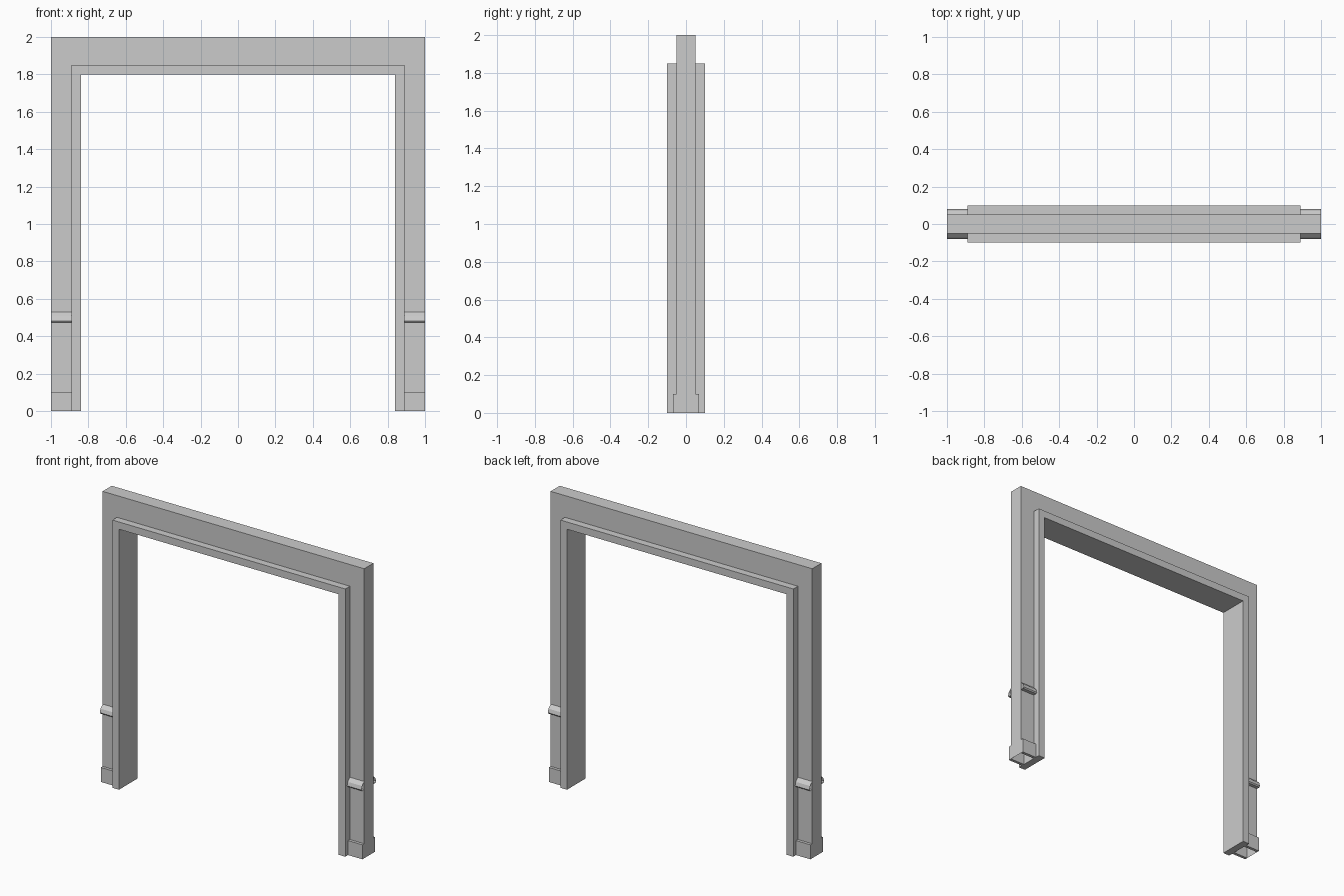
import bpy
import bmesh

cube = bpy.data.objects.get("Cube")
if cube:
    bpy.data.objects.remove(cube, do_unlink=True)

# Single plain grey finish
GREY = (0.6, 0.6, 0.6, 1.0)
grey = bpy.data.materials.new("plain_grey")
grey.use_nodes = True
grey.diffuse_color = GREY
grey.node_tree.nodes["Principled BSDF"].inputs["Base Color"].default_value = GREY

OPENING, TRIM, OUTER = 0.84, 0.89, 1.0      # half widths
OPEN_TOP, TRIM_TOP, TOP = 1.8, 1.85, 2.0    # heights
WALL = 0.05                                 # half thickness of the wall


def finish(name, bm):
    mesh = bpy.data.meshes.new(name)
    bm.to_mesh(mesh)
    bm.free()
    mesh.materials.append(grey)
    obj = bpy.data.objects.new(name, mesh)
    bpy.context.collection.objects.link(obj)
    return obj


def arch(name, inner, inner_top, outer, outer_top, depth, open_feet=False):
    """Upside-down U profile extruded through the wall depth."""
    outline = [(-outer, 0), (-outer, outer_top), (outer, outer_top), (outer, 0),
               (inner, 0), (inner, inner_top), (-inner, inner_top), (-inner, 0)]
    bm = bmesh.new()
    face = bm.faces.new([bm.verts.new((x, -depth, z)) for x, z in outline])
    new = bmesh.ops.extrude_face_region(bm, geom=[face])["geom"]
    moved = [v for v in new if isinstance(v, bmesh.types.BMVert)]
    bmesh.ops.translate(bm, verts=moved, vec=(0, 2 * depth, 0))
    bmesh.ops.recalc_face_normals(bm, faces=bm.faces)
    if open_feet:
        feet = [f for f in bm.faces if all(v.co.z < 0.001 for v in f.verts)]
        bmesh.ops.delete(bm, geom=feet, context='FACES_ONLY')
    return finish(name, bm)


def moulding(name, profile, side, face_dir, closed):
    """Sweep a (distance, height) profile along one wall stub."""
    bm = bmesh.new()
    rows = [[bm.verts.new((side * x, face_dir * y, z)) for y, z in profile]
            for x in (TRIM, OUTER)]
    count = len(profile)
    for i in range(count if closed else count - 1):
        j = (i + 1) % count
        quad = [rows[0][i], rows[0][j], rows[1][j], rows[1][i]]
        # Wind every strip so that it faces away from the wall
        bm.faces.new(quad if side * face_dir > 0 else quad[::-1])
    if closed:
        for row in rows:
            bm.faces.new(row)
        bmesh.ops.recalc_face_normals(bm, faces=bm.faces)
    else:
        bm.normal_update()
        if bm.faces[:][0].normal.z < 0:
            bmesh.ops.reverse_faces(bm, faces=bm.faces)
    return finish(name, bm)


# Hollow wall surround and the thicker door lining inside it
arch("wall_surround", TRIM, TRIM_TOP, OUTER, TOP, WALL, open_feet=True)
arch("door_lining", OPENING, OPEN_TOP, TRIM, TRIM_TOP, 0.1)

# Skirting blocks and faceted rails on both faces of both legs
SKIRTING = [(WALL, 0), (0.07, 0), (0.07, 0.1), (WALL, 0.1)]
RAIL = [(WALL, 0.53), (0.073, 0.507), (0.08, 0.482), (0.074, 0.474), (WALL, 0.474)]
for side, side_name in ((1, "left"), (-1, "right")):
    for face_dir, face_name in ((-1, "front"), (1, "back")):
        label = f"{face_name}_{side_name}"
        moulding(f"skirting_{label}", SKIRTING, side, face_dir, True)
        moulding(f"rail_{label}", RAIL, side, face_dir, False)
